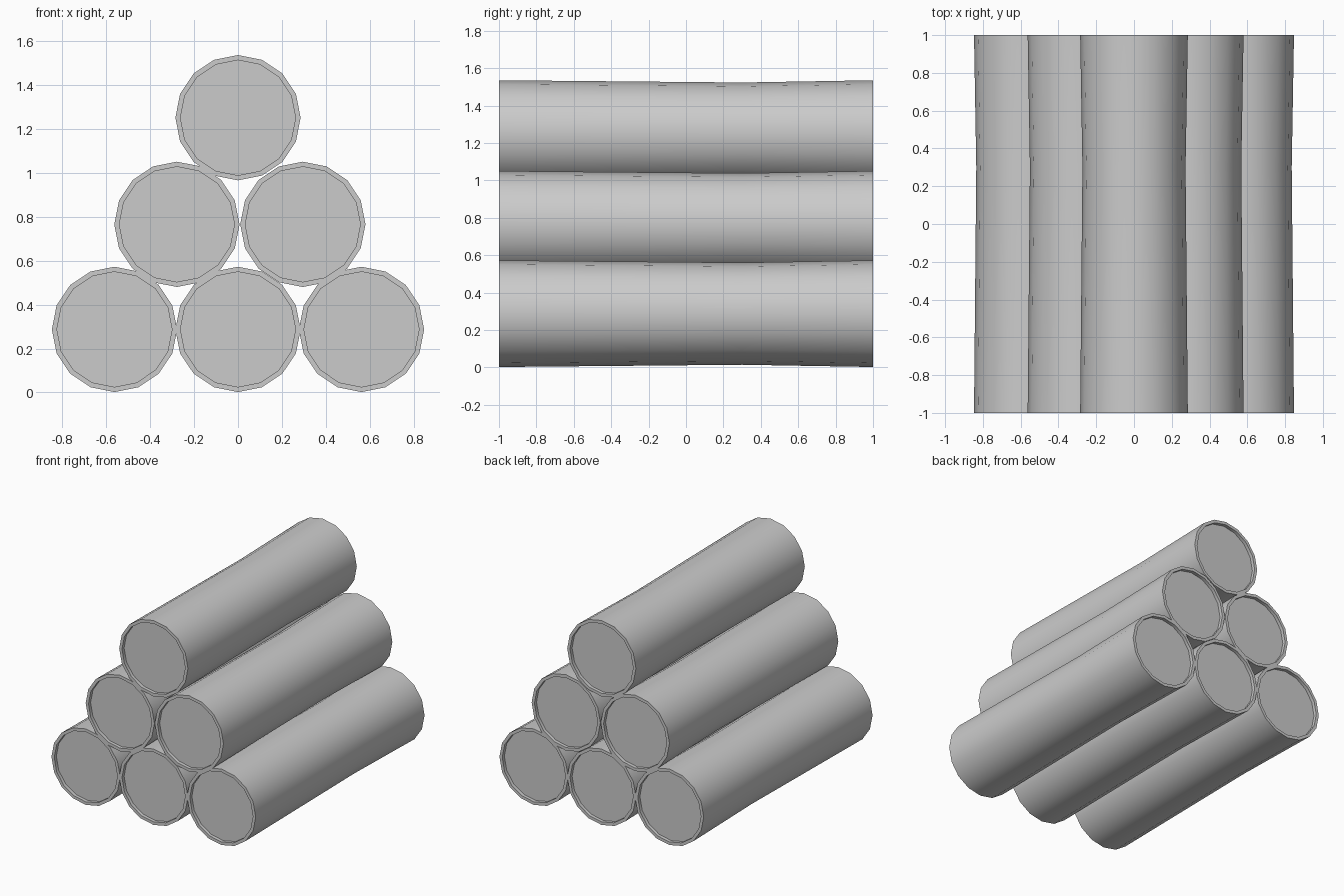
import bpy, bmesh, math

if "Cube" in bpy.data.objects:
    bpy.data.objects.remove(bpy.data.objects["Cube"])

SIDES = 16
# (y, radius) profile: recessed end wood, bark rim, slight waist, rim, recess
PROFILE = [(-0.975, 0.262), (-1.0, 0.262), (-1.0, 0.285), (0.3, 0.273),
           (1.0, 0.285), (1.0, 0.262), (0.975, 0.262)]


def make_log(name, x, z):
    bm = bmesh.new()
    rings = []
    for y, r in PROFILE:
        rings.append([bm.verts.new((r * math.cos(a), y, r * math.sin(a)))
                      for a in (2 * math.pi * i / SIDES for i in range(SIDES))])
    for a, b in zip(rings, rings[1:]):
        for i in range(SIDES):
            j = (i + 1) % SIDES
            bm.faces.new((a[i], a[j], b[j], b[i]))
    bm.faces.new(rings[0])
    bm.faces.new(rings[-1])
    bmesh.ops.recalc_face_normals(bm, faces=bm.faces)
    mesh = bpy.data.meshes.new(name)
    bm.to_mesh(mesh)
    bm.free()
    obj = bpy.data.objects.new(name, mesh)
    bpy.context.collection.objects.link(obj)
    obj.location = (x, 0, z)
    bpy.context.view_layer.objects.active = obj
    obj.select_set(True)
    bpy.ops.object.shade_smooth_by_angle(angle=math.radians(40))
    obj.select_set(False)


# pyramid stack: three, two, one
ROWS = [("bottom", 0.287, (-0.562, 0.0, 0.562)),
        ("middle", 0.765, (-0.278, 0.295)),
        ("top", 1.25, (0.0,))]
for row, z, xs in ROWS:
    for n, x in enumerate(xs, 1):
        make_log(f"{row}_log_{n}", x, z)
